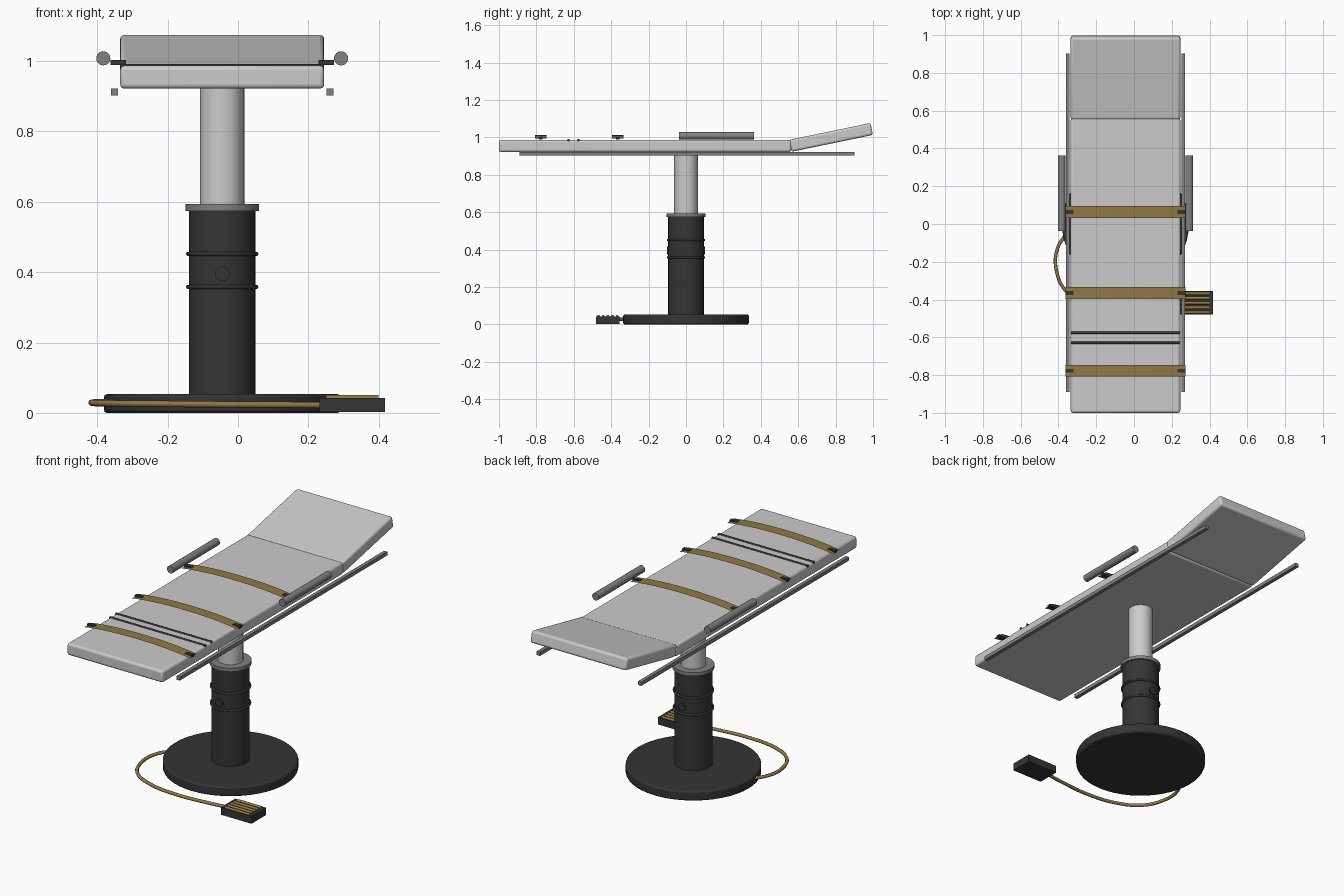
import bpy, math

if "Cube" in bpy.data.objects:
    bpy.data.objects.remove(bpy.data.objects["Cube"])

CX = -0.045  # centre line of the table


def material(name, rgb):
    m = bpy.data.materials.new(name)
    m.diffuse_color = (*rgb, 1)
    m.use_nodes = True
    m.node_tree.nodes["Principled BSDF"].inputs["Base Color"].default_value = m.diffuse_color
    return m


DARK = material("dark", (0.035, 0.035, 0.035))
METAL = material("metal", (0.22, 0.22, 0.22))
TAN = material("tan", (0.28, 0.19, 0.06))


def finish(ob, name, mat=None, bevel=0, segments=3):
    ob.name = name
    if mat:
        ob.data.materials.append(mat)
    if bevel:
        b = ob.modifiers.new("bevel", 'BEVEL')
        b.width, b.segments = bevel, segments
    return ob


def box(name, lo, hi, mat=None, bevel=0):
    bpy.ops.mesh.primitive_cube_add(size=1, location=[(a + b) / 2 for a, b in zip(lo, hi)])
    ob = bpy.context.object
    ob.scale = [b - a for a, b in zip(lo, hi)]
    bpy.ops.object.transform_apply(location=False, rotation=False, scale=True)
    if bevel:
        bpy.ops.object.shade_smooth_by_angle(angle=math.radians(40))
    return finish(ob, name, mat, bevel)


def cyl(name, r, length, loc, mat=None, rot=(0, 0, 0), verts=32, bevel=0):
    bpy.ops.mesh.primitive_cylinder_add(radius=r, depth=length, location=loc, rotation=rot, vertices=verts)
    bpy.ops.object.shade_smooth_by_angle(angle=math.radians(40))
    return finish(bpy.context.object, name, mat, bevel, 2)


ALONG_Y = (math.pi / 2, 0, 0)
ALONG_X = (0, math.pi / 2, 0)

# Pedestal: base disc, outer sleeve, collar, telescopic post
cyl("base_disc", 0.336, 0.053, (CX, 0, 0.0265), DARK, verts=48, bevel=0.008)
cyl("column_sleeve", 0.095, 0.53, (CX, 0, 0.31), DARK)
cyl("column_collar", 0.104, 0.019, (CX, 0, 0.584), METAL)
cyl("column_post", 0.063, 0.34, (CX, 0, 0.76))
cyl("column_pin", 0.021, 0.203, (CX, 0, 0.395), DARK, ALONG_Y, 24)
for i, z in enumerate((0.358, 0.452)):
    bpy.ops.mesh.primitive_torus_add(major_radius=0.097, minor_radius=0.006, major_segments=32,
                                     minor_segments=8, location=(CX, 0, z))
    bpy.ops.object.shade_smooth()
    finish(bpy.context.object, f"column_ring_{i}", DARK)

# Cushions: flat bed and raised head rest hinged at its lower edge
box("bed_cushion", (CX - 0.29, -1.0, 0.922), (CX + 0.29, 0.563, 0.987), bevel=0.012)
ang = math.radians(11.7)
c, s = math.cos(ang), math.sin(ang)
head = box("head_cushion", (CX - 0.29, -0.2225, -0.0325), (CX + 0.29, 0.2225, 0.0325), bevel=0.012)
head.rotation_euler.x = ang
head.location = (CX, 0.564 + 0.2225 * c - 0.0325 * s, 0.923 + 0.2225 * s + 0.0325 * c)

# Side rails and arm rests
for side, sx in (("left", -1), ("right", 1)):
    x = CX + sx * 0.306
    box(f"rail_{side}", (x - 0.01, -0.89, 0.902), (x + 0.01, 0.902, 0.922), METAL)
    cyl(f"arm_rest_{side}", 0.02, 0.4, (CX + sx * 0.338, 0.163, 1.008), METAL, ALONG_Y, 24)

# Seam piping across the bed
for i, y in enumerate((-0.575, -0.628)):
    cyl(f"seam_piping_{i}", 0.007, 0.58, (CX, y, 0.985), DARK, ALONG_X, 12)

# Arched straps with a buckle at each end
for i, y in enumerate((0.063, -0.365, -0.777)):
    n = 16
    verts, faces = [], []
    for k in range(n + 1):
        t = 2 * k / n - 1
        z = 0.994 + 0.02 * (1 - abs(t) ** 2.3)
        verts += [(CX + 0.318 * t, y - 0.031, z), (CX + 0.318 * t, y + 0.031, z)]
        if k < n:
            faces.append((2 * k, 2 * k + 2, 2 * k + 3, 2 * k + 1))
    me = bpy.data.meshes.new("strap")
    me.from_pydata(verts, [], faces)
    ob = bpy.data.objects.new("strap", me)
    bpy.context.collection.objects.link(ob)
    me.shade_smooth()
    finish(ob, f"strap_{i}", TAN)
    for side, sx in (("left", -1), ("right", 1)):
        x = CX + sx * 0.296
        box(f"buckle_{i}_{side}", (x - 0.022, y - 0.01, 0.989), (x + 0.022, y + 0.01, 1.003), DARK)

# Foot pedal with grip ribs
box("foot_pedal", (0.232, -0.48, 0.003), (0.418, -0.355, 0.043), DARK)
for i in range(5):
    cyl(f"pedal_rib_{i}", 0.008, 0.15, (0.325, -0.4675 + i * 0.025, 0.043), TAN, ALONG_X, 12)

# Pedal cable
path = [(-0.34, -0.03, 0.03), (-0.405, -0.13, 0.03), (-0.41, -0.25, 0.028), (-0.355, -0.36, 0.027),
        (-0.24, -0.425, 0.026), (-0.06, -0.45, 0.024), (0.1, -0.44, 0.023), (0.25, -0.42, 0.022)]
cu = bpy.data.curves.new("pedal_cable", 'CURVE')
cu.dimensions = '3D'
cu.bevel_depth, cu.bevel_resolution, cu.resolution_u = 0.009, 2, 8
sp = cu.splines.new('BEZIER')
sp.bezier_points.add(len(path) - 1)
for p, co in zip(sp.bezier_points, path):
    p.co = co
    p.handle_left_type = p.handle_right_type = 'AUTO'
cable = bpy.data.objects.new("pedal_cable", cu)
bpy.context.collection.objects.link(cable)
cu.materials.append(TAN)
